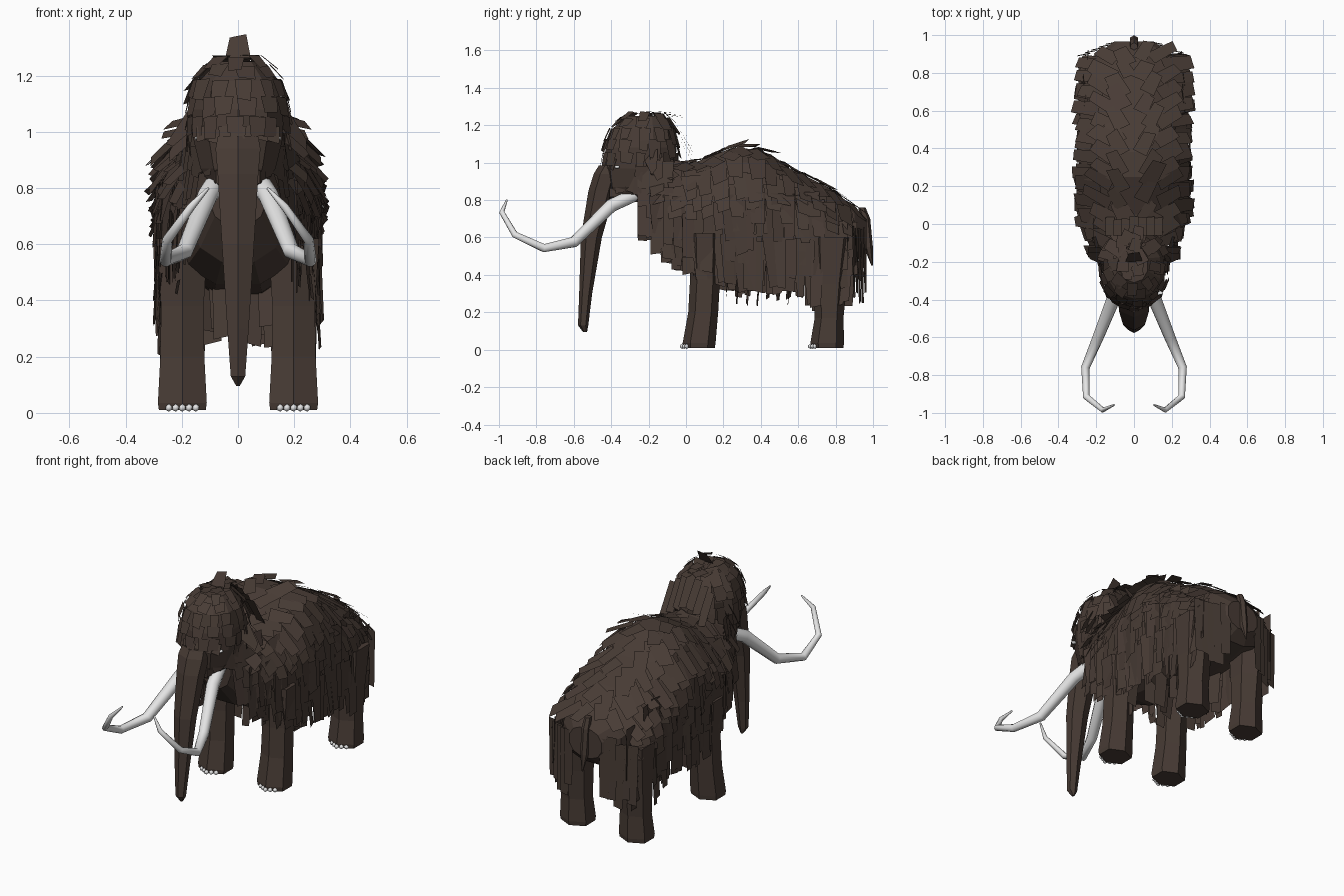
import bpy, bmesh, math, random
from mathutils import Vector as V

if "Cube" in bpy.data.objects:
    bpy.data.objects.remove(bpy.data.objects["Cube"])

random.seed(7)
U = random.uniform


def material(name, col):
    m = bpy.data.materials.new(name)
    m.diffuse_color = (*col, 1)
    m.use_nodes = True
    m.node_tree.nodes["Principled BSDF"].inputs["Base Color"].default_value = m.diffuse_color
    return m


BROWN = material("brown fur", (0.064, 0.044, 0.035))
IVORY = material("ivory", (0.78, 0.78, 0.78))


def finish(name, bm, mat, smooth=False):
    me = bpy.data.meshes.new(name)
    bm.to_mesh(me)
    bm.free()
    me.materials.append(mat)
    ob = bpy.data.objects.new(name, me)
    bpy.context.collection.objects.link(ob)
    if smooth:
        bpy.ops.object.select_all(action='DESELECT')
        bpy.context.view_layer.objects.active = ob
        ob.select_set(True)
        bpy.ops.object.shade_smooth_by_angle(angle=math.radians(60))
    return ob


def power(a, e):
    return math.copysign(abs(a) ** e, a)


def ring(c, u, v, n, e=1.0):
    return [V(c) + V(u) * power(math.cos(a), e) + V(v) * power(math.sin(a), e)
            for a in (2 * math.pi * (i + 0.5) / n for i in range(n))]


def loft(name, rings, mat, smooth=False):
    bm = bmesh.new()
    rows = [[bm.verts.new(p) for p in r] for r in rings]
    n = len(rows[0])
    for a, b in zip(rows, rows[1:]):
        for i in range(n):
            j = (i + 1) % n
            bm.faces.new((a[i], a[j], b[j], b[i]))
    bm.faces.new(rows[0])
    bm.faces.new(rows[-1])
    bmesh.ops.recalc_face_normals(bm, faces=bm.faces)
    return finish(name, bm, mat, smooth)


def interp(table, k):
    k = min(max(k, table[0][0]), table[-1][0])
    for a, b in zip(table, table[1:]):
        if k <= b[0]:
            f = (k - a[0]) / (b[0] - a[0])
            return [p + (q - p) * f for p, q in zip(a[1:], b[1:])]


def card(bm, p, d, n, w, l, flare=0.02, taper=0.8):
    """One flat lock of hair, root p, growing along d, facing n."""
    d, n = V(d).normalized(), V(n).normalized()
    s = d.cross(n).normalized() * w / 2
    tip = p + d * l + n * flare
    k = d * U(-0.12, 0.12) * w
    bm.faces.new([bm.verts.new(q) for q in
                  (p - s, p + s, tip + s * taper + k, tip - s * taper - k)])


# Torso: y, half width, bottom, top
BODY = [(-0.22, .11, .66, .97), (-0.12, .18, .53, .99), (0.05, .245, .45, 1.01),
        (0.25, .265, .42, 1.09), (0.38, .265, .41, 1.08), (0.55, .26, .42, .98),
        (0.75, .25, .44, .88), (0.90, .20, .46, .77), (0.965, .11, .52, .70)]
EXP = .84
loft("torso", [ring((0, y, (b + t) / 2), (w, 0, 0), (0, 0, (t - b) / 2), 12, EXP)
               for y, w, b, t in BODY], BROWN)


def body_point(y, t):
    w, b, top = interp(BODY, y)
    return V((w * power(math.sin(t), EXP), y,
              (b + top) / 2 + (top - b) / 2 * power(math.cos(t), EXP)))


def body_frame(y, t):
    p = body_point(y, t)
    dt = body_point(y, t + .05) - body_point(y, t - .05)
    dy = body_point(y + .03, t) - body_point(y - .03, t)
    n = dt.cross(dy) * -1
    if n.dot(p - V((0, y, .75))) < 0:
        n = -n
    return p, n.normalized(), dt.normalized(), dy.normalized()


# Back and flank fur, combed rearward on top and downward on the sides
bm = bmesh.new()
for s in (-1, 1):
    for row, deg in enumerate((8, 24, 40, 54, 68, 82)):
        for k in range(13):
            y = -0.14 + k * 0.083 + U(-.02, .02)
            t = math.radians(deg + U(-5, 5))
            p, n, dt, dy = body_frame(y, s * t)
            f = min(1, deg / 40)
            d = dt * s * (0.25 + f) + dy * (1.1 - f)
            card(bm, p + n * U(.002, .01), d, n, U(.07, .1),
                 U(.1, .14) + .05 * f, U(-.004, .012))
finish("back_fur", bm, BROWN)

# Long skirt: y, bottom of hair
HEM = [(-0.18, .60), (-0.13, .47), (-0.06, .42), (0.1, .36), (0.25, .29),
       (0.45, .28), (0.6, .27), (0.68, .18), (0.78, .19), (0.95, .26)]
bm = bmesh.new()
for s in (-1, 1):
    for top in (.82, .71, .60, .50):
        for k in range(20):
            y = -0.15 + k * 0.054 + U(-.012, .012)
            end = interp(HEM, y)[0] + U(0, .07)
            if top - end < .04:
                continue
            w = min(max(interp(BODY, y)[0], .18 if y < 0 else .235), .262)
            l = top - end if top == .50 else min(U(.2, .32), top - end)
            if y > .8 and top > .8:
                continue
            root = V((s * (w + U(.002, .026)), y, top + U(-.03, .03)))
            card(bm, root, (0, U(-.06, .1), -1), (s, U(-.25, .25), 0),
                 U(.05, .085), l, U(-.005, .02), U(.65, .95))
    # Hair over the thighs and across the rump
    for k in range(5):
        for top in (.66, .5):
            root = V((s * (.12 + .036 * k), .955 - .015 * k, top + U(-.03, .03)))
            card(bm, root, (0, 0, -1), (s * .2, 1, 0), U(.06, .08),
                 top - .28 - (.12 if top > .6 else 0) + U(-.06, .02), .005)
    # Hair beneath the belly
    for k in range(8):
        card(bm, V((s * U(.04, .2), .18 + k * .055, .47)), (0, 0, -1),
             (U(-.6, .6), -1, 0), U(.06, .09), U(.15, .24), .02)
finish("skirt_fur", bm, BROWN)

# Shoulder tufts standing out from the sides
bm = bmesh.new()
for s in (-1, 1):
    for k in range(4):
        card(bm, V((s * .215, .02 + .05 * k, .93 - .03 * (k % 2))),
             (s * .55, U(-.1, .1), -1), (s, 0, .6), .1, U(.14, .2), .01, .5)
finish("shoulder_tufts", bm, BROWN)

# Head: height, front, back, half width
HEAD = [(.79, -.39, -.20, .09), (.87, -.42, -.12, .14), (.97, -.44, -.06, .165),
        (1.08, -.43, -.05, .17), (1.18, -.395, -.07, .145), (1.25, -.31, -.12, .075)]
loft("head", [ring((0, (a + b) / 2, z), (w, 0, 0), (0, (b - a) / 2, 0), 10, .9)
              for z, a, b, w in HEAD], BROWN)
loft("neck", [ring((0, y, z), (w, 0, 0), (0, -.05, h), 8)
              for y, z, w, h in ((-.25, .93, .13, .14), (-.08, .86, .18, .18),
                                 (.08, .8, .22, .21))], BROWN)

bm = bmesh.new()
for z in (.97, 1.04, 1.11, 1.17, 1.22, 1.25):
    a, b, w = interp(HEAD, z)
    a2, b2, w2 = interp(HEAD, z - .06)
    num = max(8, int(w * 90))
    for k in range(num):
        t = 2 * math.pi * k / num + U(-.1, .1)
        c, s = math.cos(t), math.sin(t)
        p = V((w * c, (a + b) / 2 + (b - a) / 2 * s, z + .01))
        q = V((w2 * c, (a2 + b2) / 2 + (b2 - a2) / 2 * s, z - .05))
        back = s > .1
        if z < 1 and s < -.3:
            continue
        n = V((c, s, .4 + 3 * max(0, z - 1.15) / .1 * .4))
        card(bm, p + n.normalized() * U(.004, .016), q - p, n, U(.05, .08),
             U(.09, .13) if back else U(.06, .085), U(.01, .03) if back else .008)
# Brow, crown locks, nape locks and the topknot
for k in range(7):
    x = -.12 + .04 * k
    card(bm, V((x, -.447 + abs(x) * .55, 1.02)), (0, -.1, -1), (x * 3, -1, 0),
         .06, U(.04, .07), .012)
for k in range(14):
    card(bm, V((U(-.08, .08), U(-.3, -.1), U(1.25, 1.275))), (U(-.5, .5), 1, -.1),
         (0, 0, 1), U(.05, .07), U(.06, .1), 0)
for k in range(7):
    x = -.12 + .04 * k
    card(bm, V((x, -.06, 1.25 - abs(x) * .7)), (x * .4, .5, -1), (0, 1, .5),
         .06, U(.16, .2), .012)
card(bm, V((0, -.2, 1.265)), (0, .5, .8), (0, -.8, .5), .09, .09, 0, .65)
finish("head_fur", bm, BROWN)

# Cheek hair, small ears and jaw
bm = bmesh.new()
for s in (-1, 1):
    for top, end in ((1.0, .86), (.93, .74), (.83, .59)):
        for k in range(4):
            y = -.23 + .045 * k
            card(bm, V((s * (.15 + .014 * k), y, top + U(-.02, .02))),
                 (s * .1, 0, -1), (s, -.35, 0), .065, top - end + U(-.02, .03), .01)
    for k in range(2):
        card(bm, V((s * .16, -.19 + .03 * k, 1.05 - .04 * k)), (s * .6, .15, -.7),
             (s * .7, -.6, .4), .1, .13, 0, .4)
    for k in range(3):
        card(bm, V((s * (.155 - .022 * k), -.26 - .045 * k, .95)), (-s * .08, 0, -1),
             (s, -.5, 0), .065, U(.09, .13), .008)
finish("cheek_fur", bm, BROWN)
loft("jaw", [ring((0, y, .84), (w, 0, 0), (0, 0, .045), 6)
             for y, w in ((-.41, .09), (-.2, .13))], BROWN)

# Trunk: height, front, back, half width
TRUNK = [(.985, -.46, -.34, .075), (.94, -.487, -.36, .084), (.85, -.515, -.385, .076),
         (.6, -.557, -.455, .06), (.3, -.568, -.505, .04), (.13, -.575, -.525, .027),
         (.095, -.55, -.53, .006)]
loft("trunk", [ring((0, (a + b) / 2, z), (w * 1.1, 0, 0), (0, (b - a) / 2 * 1.1, 0), 6)
               for z, a, b, w in TRUNK], BROWN)

# Tail
loft("tail", [ring((0, y, z), (w, 0, 0), (0, w, 0), 6)
              for z, y, w in ((.76, .94, .02), (.7, .96, .025), (.55, .975, .024),
                              (.45, .995, .004))], BROWN)

# Tusks: x, y, z, radius
TUSK = [(.07, -.27, .83, .037), (.11, -.40, .77, .037), (.19, -.60, .575, .03),
        (.257, -.76, .543, .023), (.252, -.915, .615, .018), (.165, -.985, .735, .014),
        (.105, -.958, .80, .005)]
FRONT = [(.01, .07, .165, .084), (.035, .07, .172, .088), (.2, .092, .155, .08),
         (.38, .102, .15, .08), (.62, .1, .18, .085)]
REAR = [(.01, .755, .165, .086), (.035, .755, .172, .09), (.17, .765, .155, .077),
        (.35, .77, .165, .09), (.6, .78, .19, .12)]
for s, side in ((-1, "left"), (1, "right")):
    pts = [V((s * x, y, z)) for x, y, z, r in TUSK]
    rings = []
    for i, p in enumerate(pts):
        tan = (pts[min(i + 1, 6)] - pts[max(i - 1, 0)]).normalized()
        u = tan.cross(V((1, 0, 0))).normalized()
        rings.append(ring(p, u * TUSK[i][3], tan.cross(u) * TUSK[i][3], 10))
    loft(side + "_tusk", rings, IVORY, True)

    # Legs with a row of toenails at each foot
    for leg, table in (("front", FRONT), ("rear", REAR)):
        loft(f"{side}_{leg}_leg",
             [ring((s * .198, y, z), (w / 2 * 1.15, 0, 0), (0, d, 0), 6, .9)
              for z, y, w, d in table], BROWN)
        bm = bmesh.new()
        for k in range(5):
            r = bmesh.ops.create_icosphere(bm, subdivisions=1, radius=.014)
            off = (k - 2) * .024
            bmesh.ops.translate(bm, verts=r["verts"], vec=V(
                (s * .198 + off, table[1][1] - .09 + abs(off) * .52, .018)))
        finish(f"{side}_{leg}_toenails", bm, IVORY, True)

    # Eyes
    bm = bmesh.new()
    bmesh.ops.create_icosphere(bm, subdivisions=2, radius=.014)
    bmesh.ops.scale(bm, verts=bm.verts, vec=V((1, 1, .65)))
    bmesh.ops.translate(bm, verts=bm.verts, vec=V((s * .14, -.368, .977)))
    finish(side + "_eye", bm, IVORY, True)
